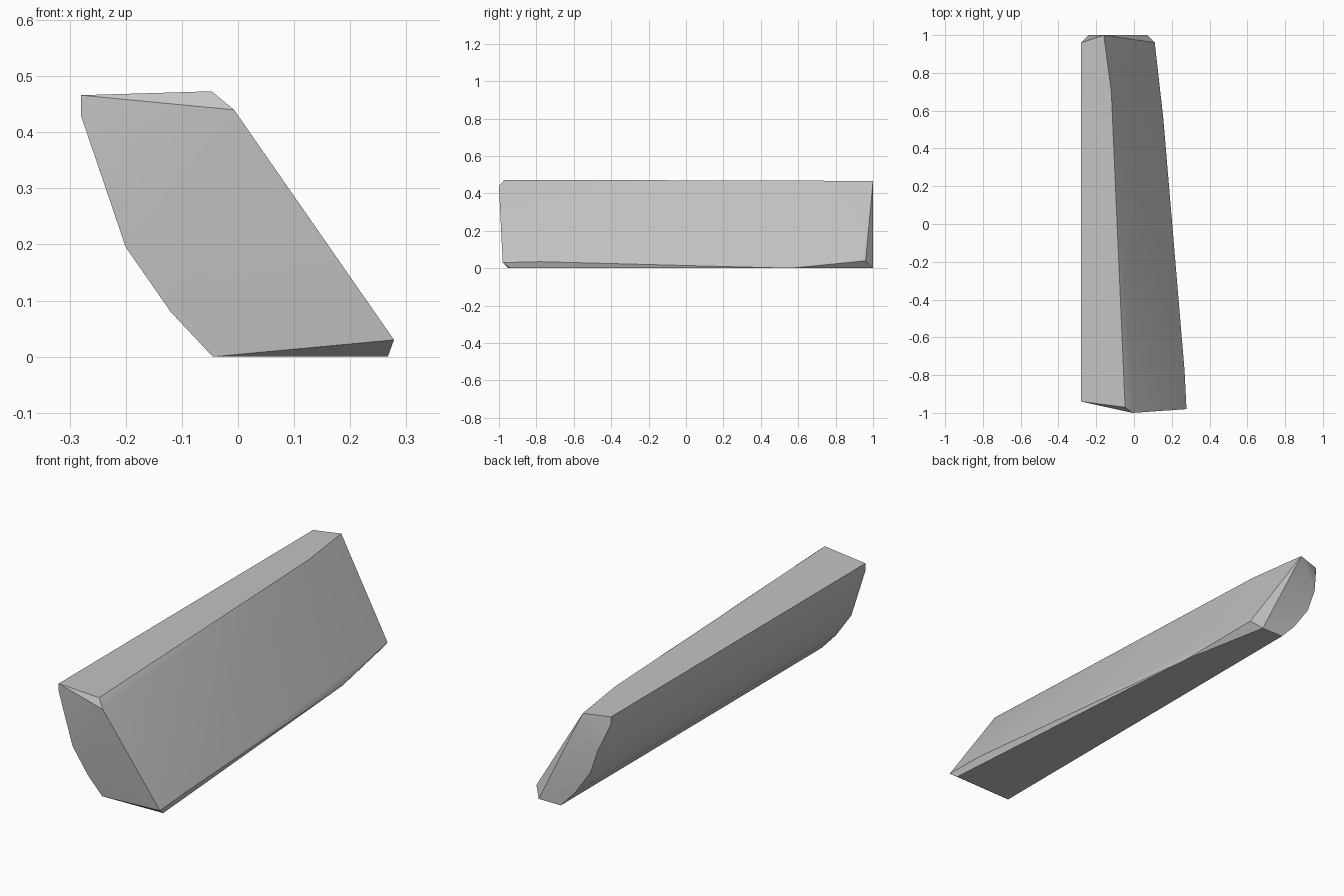
import bpy
import bmesh
import math

cube = bpy.data.objects.get("Cube")
if cube:
    bpy.data.objects.remove(cube, do_unlink=True)


def make_material(name, colour):
    mat = bpy.data.materials.new(name)
    mat.use_nodes = True
    mat.diffuse_color = colour
    mat.node_tree.nodes["Principled BSDF"].inputs["Base Color"].default_value = colour
    return mat


def make_hull(name, points, material):
    """Wrap a convex block around its corner points."""
    bm = bmesh.new()
    for p in points:
        bm.verts.new(p)
    bmesh.ops.convex_hull(bm, input=bm.verts)
    loose = [v for v in bm.verts if not v.link_faces]
    bmesh.ops.delete(bm, geom=loose, context="VERTS")
    # merge the hull triangles that share one plane
    bmesh.ops.dissolve_limit(bm, angle_limit=math.radians(0.5),
                             verts=bm.verts, edges=bm.edges)
    bmesh.ops.recalc_face_normals(bm, faces=bm.faces)
    mesh = bpy.data.meshes.new(name)
    bm.to_mesh(mesh)
    bm.free()
    mesh.materials.append(material)
    obj = bpy.data.objects.new(name, mesh)
    bpy.context.collection.objects.link(obj)
    return obj


# Curved underside of the left-leaning flank, shared by both ends (x, z)
flank = [(-0.2, 0.195), (-0.12, 0.08), (-0.045, 0)]
corners = [(x, y, z) for y in (-0.95, 1) for x, z in flank]

# Upright outer edge of the flank
corners += [(-0.28, y, z) for y in (-0.94, 0.96) for z in (0.43, 0.466)]
corners.append((-0.24, 1, 0.313))

# Upper edge of the broad slope, front to back
corners += [(-0.007, -1, 0.44), (-0.047, -0.97, 0.473),
            (-0.12, 0.7, 0.468), (-0.16, 1, 0.466)]

# Lower edge of the broad slope, front to back
corners += [(0.278, -0.98, 0.03), (0.268, -0.78, 0.035), (0.11, 0.96, 0.04)]

# Right-hand edge of the flat base
corners += [(0.267, -0.94, 0), (0.155, 0.56, 0), (0.07, 1, 0)]

grey = make_material("stone grey", (0.55, 0.55, 0.55, 1))
block = make_hull("stone_block", corners, grey)

# Soft shading on shallow facets, crisp on the real edges
bpy.ops.object.select_all(action="DESELECT")
block.select_set(True)
bpy.context.view_layer.objects.active = block
bpy.ops.object.shade_smooth_by_angle(angle=math.radians(30))
